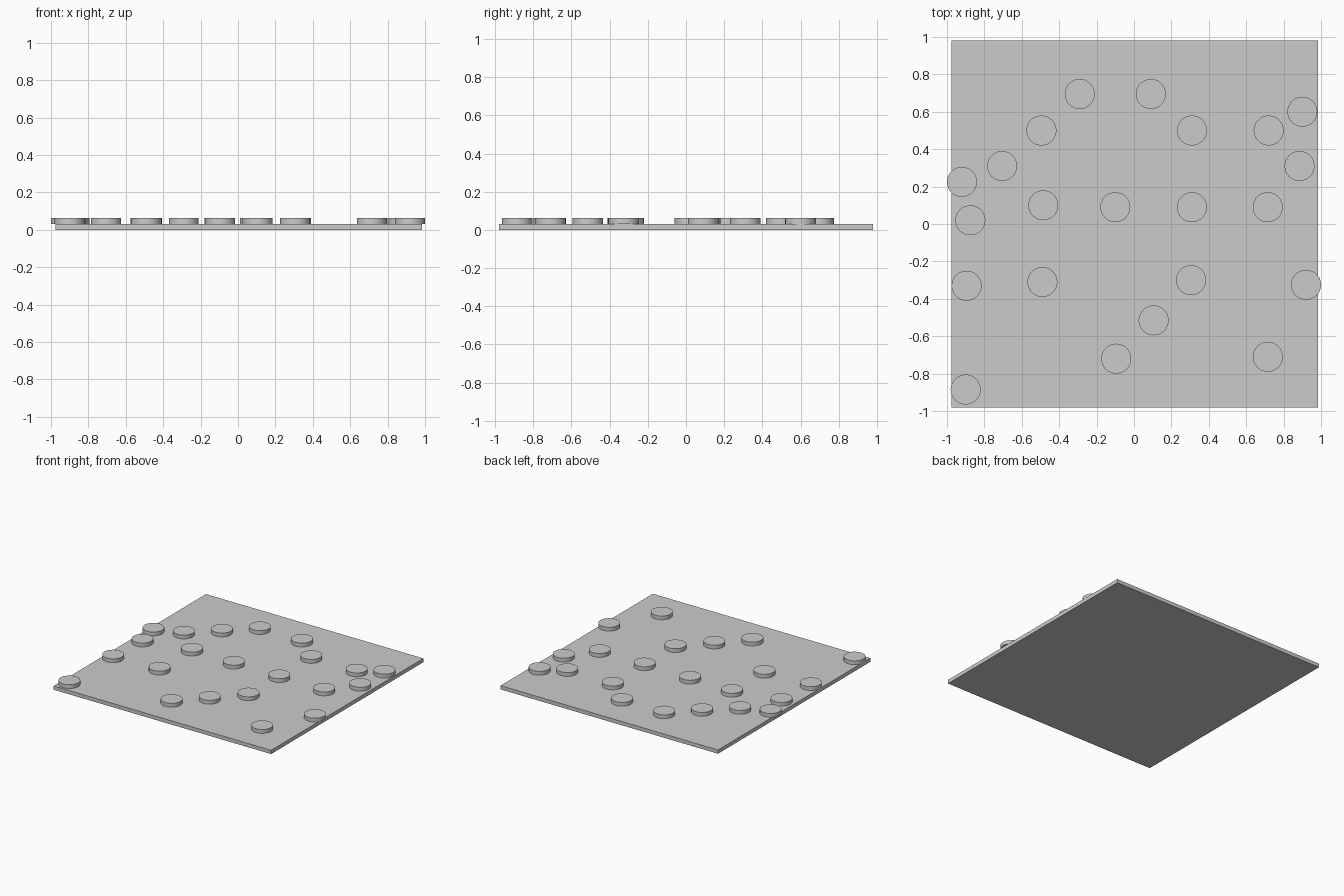
import bpy
import math

cube = bpy.data.objects.get("Cube")
if cube:
    bpy.data.objects.remove(cube, do_unlink=True)

BOARD_HALF = 0.98
BOARD_TOP = 0.031
DISC_TOP = 0.062
DISC_RADIUS = 0.08

# Single plain grey
grey = bpy.data.materials.new("plain_grey")
grey.use_nodes = True
colour = (0.6, 0.6, 0.6, 1)
grey.diffuse_color = colour
grey.node_tree.nodes["Principled BSDF"].inputs["Base Color"].default_value = colour


def finish(name):
    obj = bpy.context.object
    obj.name = name
    obj.data.materials.append(grey)
    return obj


# Flat square board
bpy.ops.mesh.primitive_cube_add(size=1, location=(0.005, 0, BOARD_TOP / 2))
board = finish("board")
board.scale = (2 * BOARD_HALF, 2 * BOARD_HALF, BOARD_TOP)

# Playing pieces, listed row by row from the back edge to the front
rows = [
    (-0.29, 0.695), (0.09, 0.695),
    (0.9, 0.6),
    (-0.495, 0.5), (0.31, 0.5), (0.72, 0.5),
    (-0.705, 0.31), (0.885, 0.31),
    (-0.92, 0.225),
    (-0.485, 0.1), (-0.1, 0.09), (0.31, 0.09), (0.715, 0.09),
    (-0.875, 0.02),
    (-0.49, -0.31), (0.305, -0.3),
    (-0.895, -0.33), (0.92, -0.325),
    (0.105, -0.515),
    (-0.095, -0.72), (0.715, -0.71),
    (-0.9, -0.885),
]

for i, (x, y) in enumerate(rows):
    bpy.ops.mesh.primitive_cylinder_add(
        vertices=64, radius=DISC_RADIUS, depth=DISC_TOP - BOARD_TOP,
        location=(x, y, (BOARD_TOP + DISC_TOP) / 2))
    finish(f"disc_piece_{i + 1}")
    bpy.ops.object.shade_smooth_by_angle(angle=math.radians(30))
